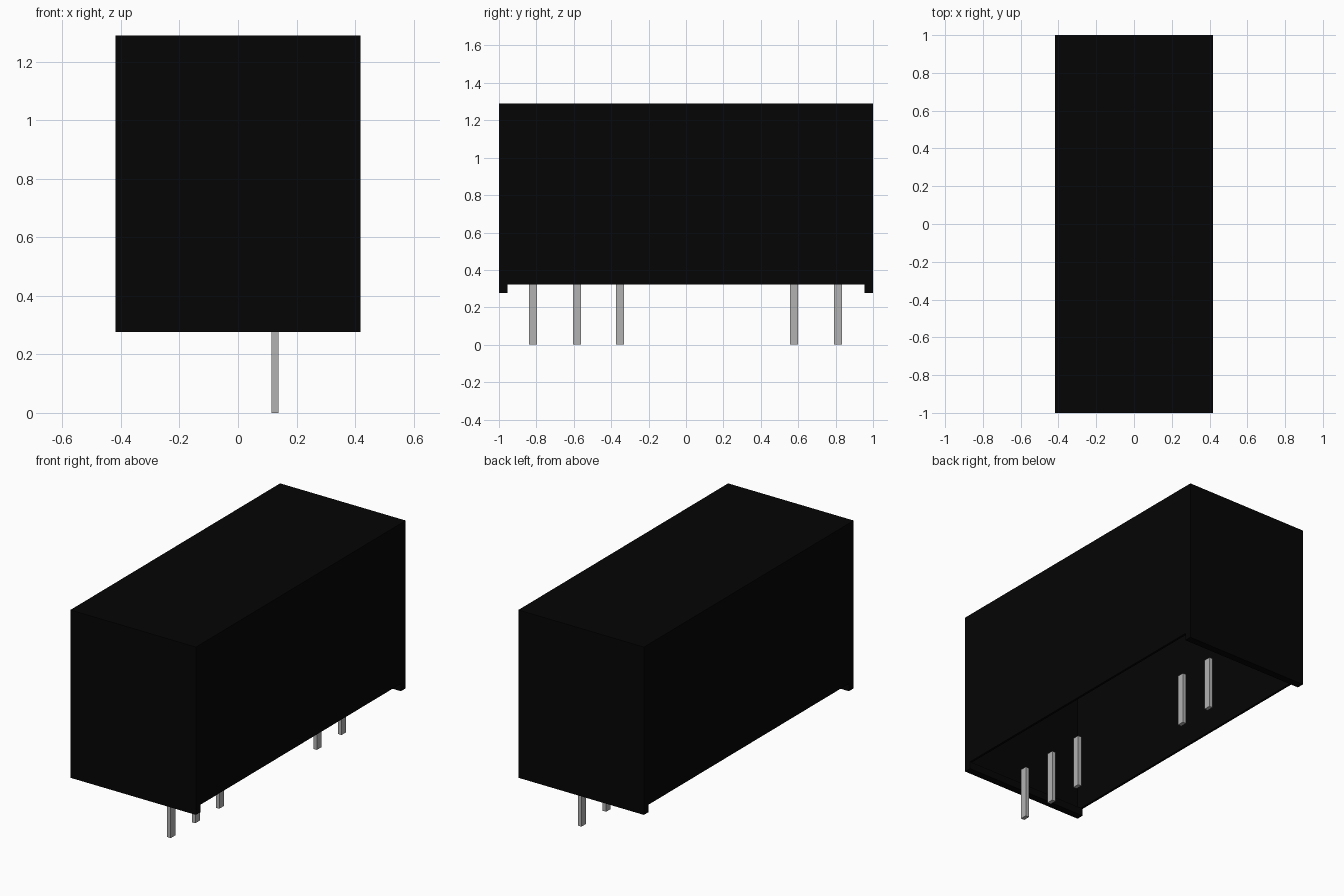
import bpy
import bmesh

cube = bpy.data.objects.get("Cube")
if cube:
    bpy.data.objects.remove(cube, do_unlink=True)


def make_material(name, value):
    mat = bpy.data.materials.new(name)
    mat.use_nodes = True
    colour = (value, value, value, 1)
    mat.diffuse_color = colour
    mat.node_tree.nodes["Principled BSDF"].inputs["Base Color"].default_value = colour
    return mat


def box(name, mat, size_x, size_y, bottom, top, x=0, y=0, wall=0):
    """Box between two heights; a wall thickness hollows it from below."""
    bm = bmesh.new()
    bmesh.ops.create_cube(bm, size=1)
    bmesh.ops.scale(bm, vec=(size_x, size_y, top - bottom), verts=bm.verts)
    bmesh.ops.translate(bm, vec=(x, y, (top + bottom) / 2), verts=bm.verts)
    if wall:
        bm.normal_update()
        floor = min(bm.faces, key=lambda f: f.calc_center_median().z)
        bmesh.ops.inset_region(bm, faces=[floor], thickness=wall)
        # A copy of the inset face is pushed up to form the cavity
        cavity = bmesh.ops.extrude_discrete_faces(bm, faces=[floor])["faces"][0]
        bmesh.ops.translate(bm, vec=(0, 0, top - bottom - wall), verts=cavity.verts)
    mesh = bpy.data.meshes.new(name)
    bm.to_mesh(mesh)
    bm.free()
    mesh.materials.append(mat)
    obj = bpy.data.objects.new(name, mesh)
    bpy.context.collection.objects.link(obj)


black = make_material("black plastic", 0.0015)
grey = make_material("grey metal", 0.45)

# Housing: thin-walled cover, open underneath
WIDTH, LENGTH, TOP, BASE = 0.838, 2.0, 1.29, 0.322
box("housing", black, WIDTH, LENGTH, BASE, TOP, wall=0.02)

# Standoff foot across each end
FOOT_DEPTH, FOOT_BOTTOM = 0.045, 0.277
for name, side in (("front_foot", -1), ("back_foot", 1)):
    box(name, black, WIDTH, FOOT_DEPTH, FOOT_BOTTOM, BASE,
        y=side * (LENGTH - FOOT_DEPTH) / 2)

# Contact pins: one offset row of flat legs
for number, y in enumerate((-0.817, -0.582, -0.353, 0.577, 0.812), 1):
    box(f"pin_{number}", grey, 0.024, 0.043, 0, BASE, x=0.126, y=y)
